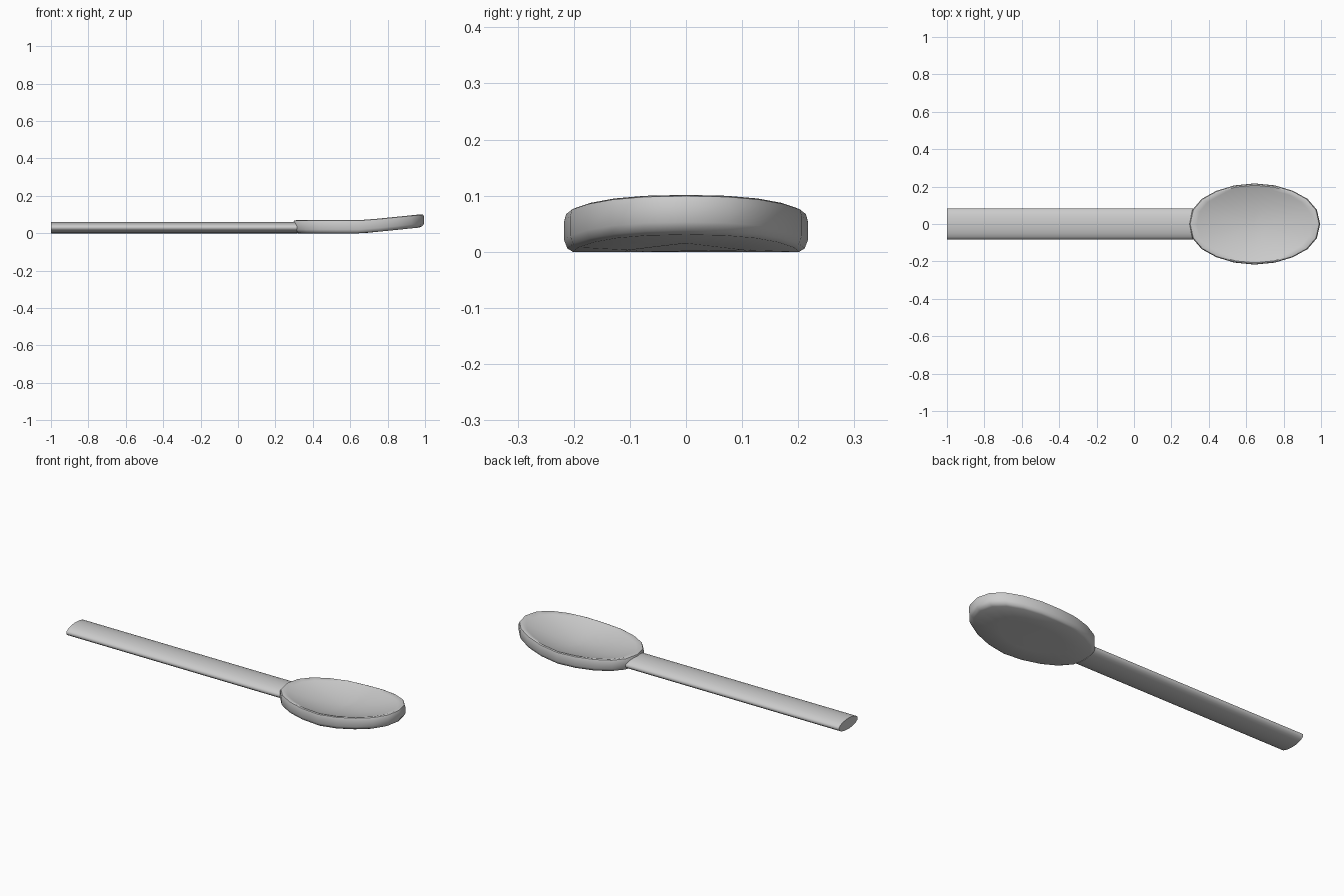
import bpy, bmesh, math

if "Cube" in bpy.data.objects:
    bpy.data.objects.remove(bpy.data.objects["Cube"])

CX, RX, RY, N = 0.645, 0.35, 0.217, 20


def finish(bm, name, angle):
    bmesh.ops.recalc_face_normals(bm, faces=bm.faces)
    mesh = bpy.data.meshes.new(name)
    bm.to_mesh(mesh)
    bm.free()
    ob = bpy.data.objects.new(name, mesh)
    bpy.context.collection.objects.link(ob)
    bpy.ops.object.select_all(action='DESELECT')
    ob.select_set(True)
    bpy.context.view_layer.objects.active = ob
    bpy.ops.object.shade_smooth_by_angle(angle=math.radians(angle))
    return ob


def loft(rings, name, angle):
    bm = bmesh.new()
    loops = [[bm.verts.new(p) for p in ring] for ring in rings]
    for a, b in zip(loops, loops[1:]):
        n = len(a)
        for i in range(n):
            j = (i + 1) % n
            bm.faces.new((a[i], a[j], b[j], b[i]))
    bm.faces.new(loops[0][::-1])
    bm.faces.new(loops[-1])
    return finish(bm, name, angle)


# Bowl: stacked oval rings, the tip half lifted upwards
def oval(scale, z):
    pts = []
    for i in range(N):
        t = 2 * math.pi * i / N
        x = CX + RX * scale * math.cos(t)
        y = RY * scale * math.sin(t)
        # slightly squarer ends
        y *= 1 + 0.18 * abs(math.cos(t)) ** 6
        lift = 0.033 * max(0, (x - 0.67) / 0.325)
        pts.append((x, y, z + lift))
    return pts


outer = [(0.5, 0.0), (0.93, 0.0), (0.975, 0.006), (1.0, 0.02),
         (1.0, 0.055), (0.985, 0.067), (0.955, 0.07)]
dish = [(s, 0.07 - 0.042 * (1 - (s / 0.955) ** 2))
        for s in (0.88, 0.76, 0.6, 0.42, 0.22, 0.06)]
loft([oval(s, z) for s, z in outer + dish], "bowl", 40)

# Handle: flattened oval bar running into the bowl
section = [(0.083 * math.cos(2 * math.pi * i / 20),
            0.03 + 0.03 * math.sin(2 * math.pi * i / 20)) for i in range(20)]
loft([[(x, y, z) for y, z in section] for x in (-1.0, 0.315)], "handle", 50)
